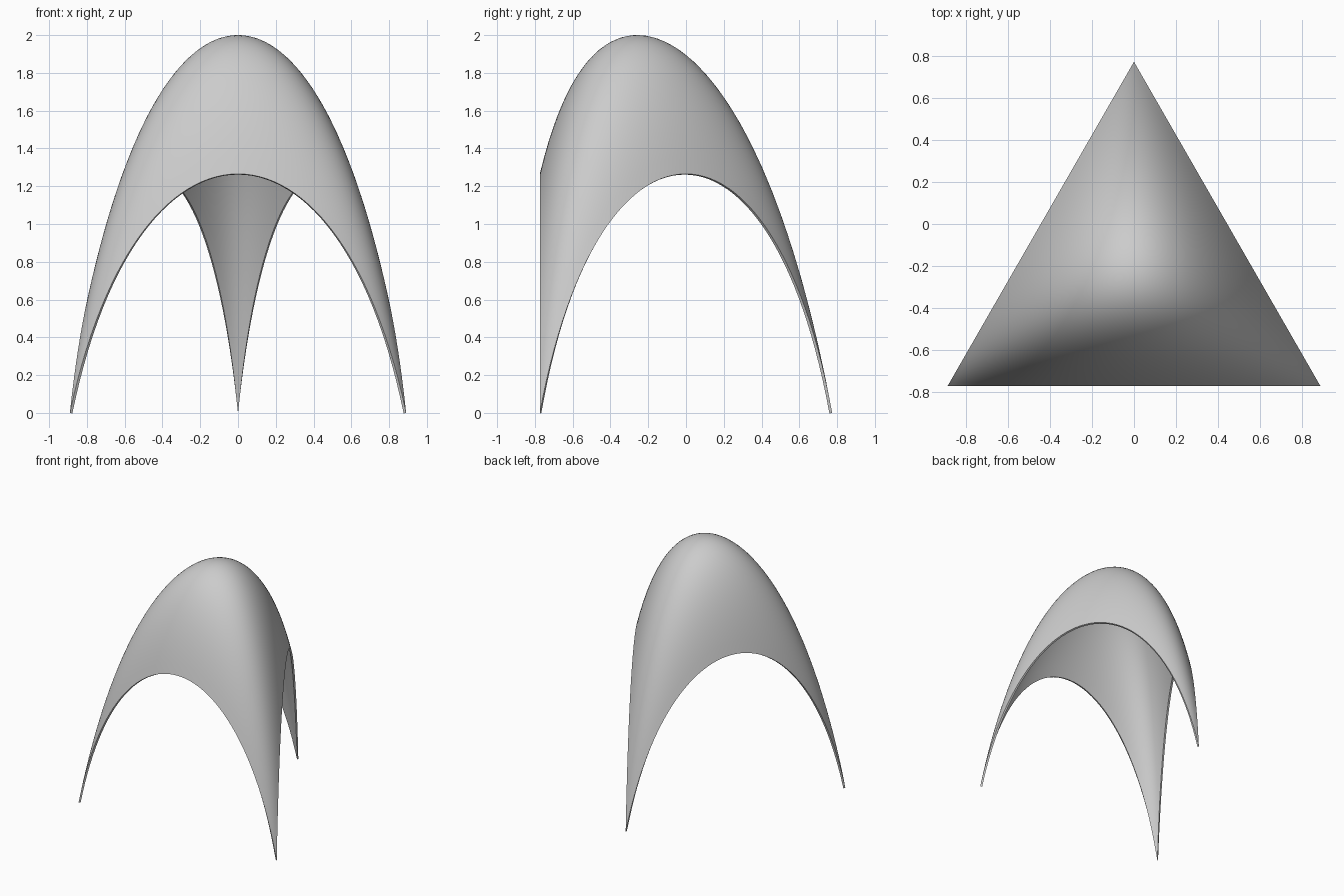
import bpy
import bmesh
import math
from mathutils import Vector

cube = bpy.data.objects.get("Cube")
if cube:
    bpy.data.objects.remove(cube)

# Three feet of the triangular shell
FEET = [Vector((0.89, -0.774, 0)), Vector((-0.89, -0.774, 0)), Vector((0, 0.774, 0))]
STEPS = 56
EDGE_RISE = 1.687    # height of the edge handles
CROWN_RISE = 3.94    # height of the middle handle
PULL = 0.8           # how close each edge handle stays to its foot
FULLNESS = 8         # extra swelling towards the feet


def shell_point(w):
    """Cubic triangular patch evaluated at three weights."""
    p = Vector((0, 0, 0))
    for i in range(3):
        p += FEET[i] * w[i] ** 3
        for j in range(3):
            if i != j:
                handle = FEET[i].lerp(FEET[j], 1 - PULL) + Vector((0, 0, EDGE_RISE))
                p += handle * 3 * w[i] ** 2 * w[j]
    product = w[0] * w[1] * w[2]
    spread = 1 - 3 * (w[0] * w[1] + w[1] * w[2] + w[2] * w[0])
    crown = sum(FEET, Vector()) / 3 + Vector((0, 0, CROWN_RISE))
    p += crown * 6 * product
    p.z += FULLNESS * product * spread
    return p


# Triangular grid of the outer skin
bm = bmesh.new()
grid = {}
for i in range(STEPS + 1):
    for j in range(STEPS + 1 - i):
        a, b = i / STEPS, j / STEPS
        grid[i, j] = bm.verts.new(shell_point((a, b, max(0, 1 - a - b))))
for i in range(STEPS):
    for j in range(STEPS - i):
        bm.faces.new((grid[i, j], grid[i + 1, j], grid[i, j + 1]))
        if i + j < STEPS - 1:
            bm.faces.new((grid[i + 1, j], grid[i + 1, j + 1], grid[i, j + 1]))
bm.normal_update()
if sum(f.normal.z for f in bm.faces) < 0:
    bmesh.ops.reverse_faces(bm, faces=bm.faces[:])
mesh = bpy.data.meshes.new("arched_shell")
bm.to_mesh(mesh)
bm.free()
shell = bpy.data.objects.new("arched_shell", mesh)
bpy.context.collection.objects.link(shell)

# Plain grey finish
grey = bpy.data.materials.new("light_grey")
grey.use_nodes = True
colour = (0.6, 0.6, 0.6, 1)
grey.diffuse_color = colour
grey.node_tree.nodes["Principled BSDF"].inputs["Base Color"].default_value = colour
mesh.materials.append(grey)

# Thin wall, smooth skin and crisp rim
bpy.ops.object.select_all(action="DESELECT")
shell.select_set(True)
bpy.context.view_layer.objects.active = shell
wall = shell.modifiers.new("wall", "SOLIDIFY")
wall.thickness = 0.015
wall.offset = -1
bpy.ops.object.modifier_apply(modifier=wall.name)
bpy.ops.object.shade_smooth_by_angle(angle=math.radians(40))
